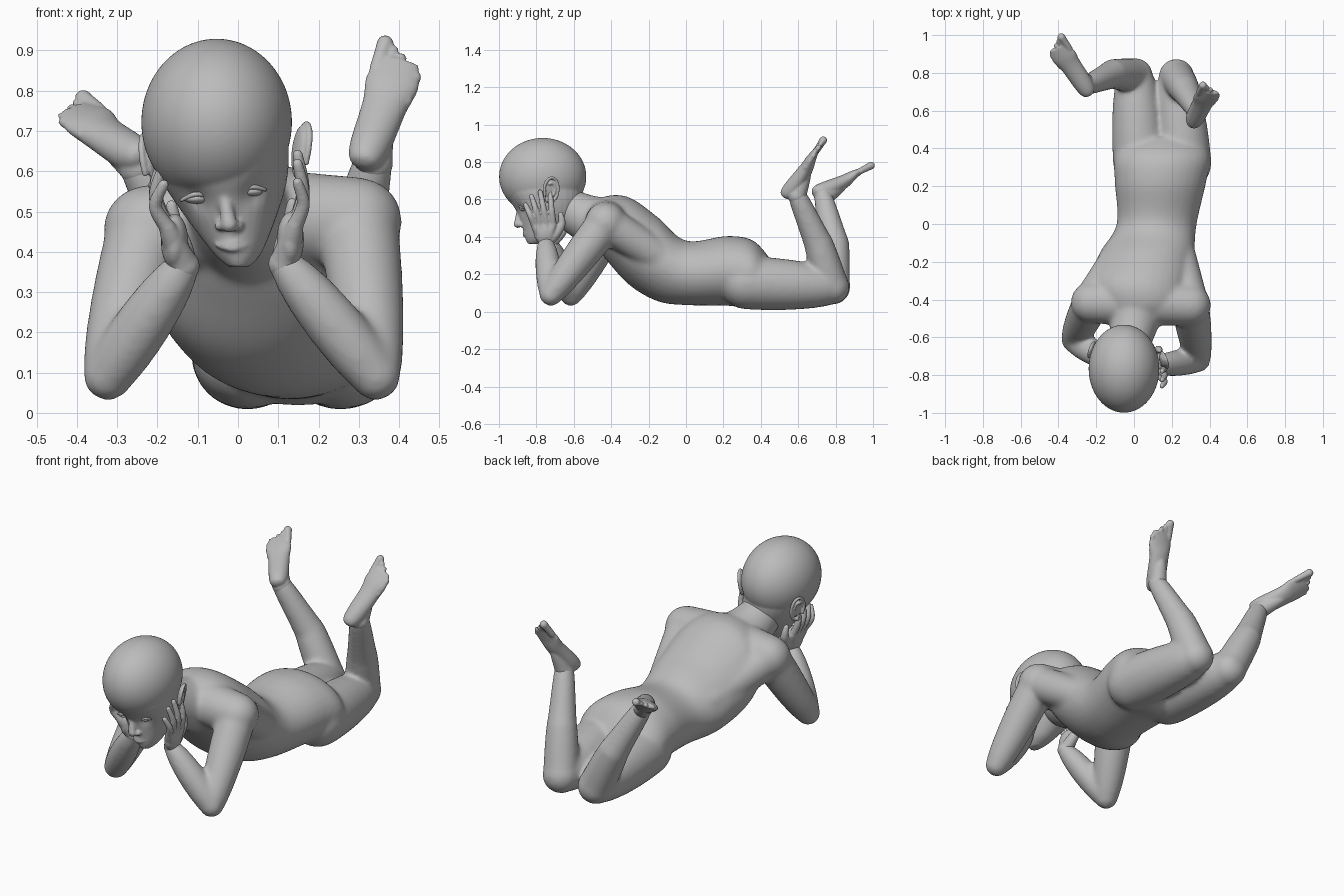
import bpy, bmesh, math
from mathutils import Vector, Matrix

cube = bpy.data.objects.get("Cube")
if cube:
    bpy.data.objects.remove(cube)

clay = bpy.data.materials.new("grey clay")
clay.use_nodes = True
grey = (0.5, 0.5, 0.5, 1)
clay.diffuse_color = grey
clay.node_tree.nodes["Principled BSDF"].inputs["Base Color"].default_value = grey

SIDES = 32
CIRCLE = [(math.cos(math.tau * k / SIDES), math.sin(math.tau * k / SIDES)) for k in range(SIDES)]


def spline(rows, steps=8):
    """Smooth rows of values with a Catmull-Rom curve."""
    rows = [Vector(row) for row in rows]
    padded = [rows[0], *rows, rows[-1]]
    smooth = []
    for before, start, end, after in zip(padded, padded[1:], padded[2:], padded[3:]):
        for step in range(steps):
            t = step / steps
            leave, arrive = (end - before) / 2, (after - start) / 2
            ease = t * t * (3 - 2 * t)
            smooth.append(start.lerp(end, ease) + leave * t * (1 - t) ** 2
                          - arrive * t * t * (1 - t))
    return smooth + [rows[-1]]


def skin(bm, rings):
    """Join rings of points into a closed surface."""
    loops = [[bm.verts.new(point) for point in ring] for ring in rings]
    for lower, upper in zip(loops, loops[1:]):
        for i in range(SIDES):
            bm.faces.new((lower[i - 1], lower[i], upper[i], upper[i - 1]))
    bm.faces.new(loops[0])
    bm.faces.new(loops[-1])


def ball(bm, centre, size, turn=Matrix(), detail=3):
    matrix = Matrix.Translation(centre) @ turn @ Matrix.Diagonal((*size, 1))
    bmesh.ops.create_icosphere(bm, subdivisions=detail, radius=1, matrix=matrix)


def tube(bm, path, start, end, swell=0):
    """Round-ended tube that tapers along a path and swells in the middle."""
    points = spline(path)
    last = len(points) - 1
    rings = []
    for i, point in enumerate(points):
        t = i / last
        radius = start + (end - start) * t + swell * math.sin(math.pi * t)
        way = points[min(i + 1, last)] - points[max(i - 1, 0)]
        turn = way.to_track_quat('Z', 'Y')
        rings.append([point + turn @ Vector((x, y, 0)) * radius for x, y in CIRCLE])
    skin(bm, rings)
    ball(bm, points[0], (start, start, start))
    ball(bm, points[-1], (end, end, end))


def loft(bm, sections, frame):
    """Oval sections: distance, centre x, low y, high y, half width."""
    rings = []
    for along, middle, low, high, width in spline(sections):
        centre, height = (low + high) / 2, (high - low) / 2
        rings.append([frame @ Vector((middle + width * x, centre + height * y, along))
                      for x, y in CIRCLE])
    skin(bm, rings)


def finish(name, bm, voxel=0, soften=0):
    """Fuse overlapping pieces into one smooth skin."""
    bmesh.ops.recalc_face_normals(bm, faces=bm.faces)
    mesh = bpy.data.meshes.new(name)
    bm.to_mesh(mesh)
    bm.free()
    part = bpy.data.objects.new(name, mesh)
    bpy.context.collection.objects.link(part)
    bpy.ops.object.select_all(action='DESELECT')
    bpy.context.view_layer.objects.active = part
    part.select_set(True)
    if voxel:
        fuse = part.modifiers.new("fuse", 'REMESH')
        fuse.mode, fuse.voxel_size = 'VOXEL', voxel
        bpy.ops.object.modifier_apply(modifier=fuse.name)
        relax = part.modifiers.new("soften", 'SMOOTH')
        relax.iterations = soften
        bpy.ops.object.modifier_apply(modifier=relax.name)
    part.data.materials.clear()
    part.data.materials.append(clay)
    bpy.ops.object.shade_smooth()
    return part


# Joint positions of each side
left = dict(collar=(.1, -.42, .485), shoulder=(.298, -.43, .475), ribs=(.23, -.14, .29),
            elbow=(.342, -.722, .092), wrist=(.115, -.75, .37), hip=(.268, .32, .155),
            knee=(.225, .78, .133), calf=(.27, .71, .36), ankle=(.335, .595, .62))
right = dict(collar=(-.02, -.42, .475), shoulder=(-.225, -.415, .455), ribs=(-.06, -.14, .29),
             elbow=(-.323, -.615, .092), wrist=(-.135, -.73, .365), hip=(.032, .32, .155),
             knee=(.005, .785, .133), calf=(-.11, .795, .36), ankle=(-.245, .735, .61))
# Limb segments with their start, end and middle thickness
segments = [("collar", "shoulder", .118, .11, 0), ("shoulder", "ribs", .1, .09, 0),
            ("shoulder", "elbow", .1, .062, .01), ("elbow", "wrist", .06, .042, .018),
            ("hip", "knee", .142, .095, .016), ("knee", "calf", .092, .078, .002),
            ("calf", "ankle", .079, .05, 0)]

# Body: plain torso, neck, arms and legs
bm = bmesh.new()
torso = [(-.52, .03, .4, .57, .13), (-.42, .045, .27, .62, .23), (-.3, .035, .14, .61, .27),
         (-.15, .07, .055, .505, .25), (0, .12, .035, .38, .212), (.22, .14, .032, .405, .242),
         (.36, .15, .02, .38, .252), (.46, .15, .08, .27, .18)]
loft(bm, torso, Matrix(((1, 0, 0, 0), (0, 0, 1, 0), (0, 1, 0, 0), (0, 0, 0, 1))))
tube(bm, [(.03, -.38, .45), (0, -.53, .5), (-.03, -.66, .57)], .155, .1)
for joints in (left, right):
    for first, second, start, end, swell in segments:
        tube(bm, [joints[first], joints[second]], start, end, swell)
finish("body", bm, .011, 14)

# Head: round skull over a tapering face, with nose and lips
bm = bmesh.new()
ball(bm, (-.053, -.766, .722), (.187, .233, .207), detail=5)
face = [(.362, .002, -.845, -.78, .025), (.4, -.002, -.862, -.7, .062),
        (.5, -.02, -.888, -.59, .12), (.58, -.035, -.932, -.556, .157),
        (.66, -.049, -.975, -.552, .174), (.74, -.053, -.95, -.58, .16)]
loft(bm, face, Matrix())
nose = Vector((-.022, -.9, .468))
tube(bm, [nose + Vector((-.013, .008, .08)), nose], .012, .021)
for offset in (-.022, .022):
    ball(bm, nose + Vector((offset, .018, -.004)), (.015, .018, .013))
for height, thickness in ((.424, .002), (.408, .004)):
    tube(bm, [(-.056, -.848, .416), (-.012, -.867, height), (.036, -.848, .424)],
         .004, .004, thickness)
head = finish("head", bm, .006, 6)

# Eye sockets, eyes and upper lids
for side, centre in (("right", (-.105, -.872, .532)), ("left", (.032, -.878, .55))):
    centre = Vector(centre)
    for vert in head.data.vertices:
        vert.co.y += .018 * math.exp(-((vert.co - centre).length / .036) ** 2)
    bm = bmesh.new()
    ball(bm, centre + Vector((0, .014, 0)), (.03, .026, .013))
    finish(side + "_eye", bm)
    bm = bmesh.new()
    corner = Vector((.036, .01, .004))
    inner = centre + corner * Vector((-1, 1, -1))
    tube(bm, [inner, centre + Vector((0, -.011, .011)), centre + corner], .004, .004, .002)
    finish(side + "_eyelid", bm)

# Ears: a curled rim around a shallow bowl
for side, out, centre in (("left", 1, (.15, -.725, .655)), ("right", -1, (-.212, -.67, .628))):
    bm = bmesh.new()
    turn = Matrix.Rotation(out * .35, 4, 'Z') @ Matrix.Rotation(out * .15, 4, 'Y')
    frame = Matrix.Translation(centre) @ turn
    for size, first, sweep in ((1, -100, 310), (.55, -70, 190)):
        angles = [math.radians(first + sweep * k / 8) for k in range(9)]
        curl = [frame @ Vector((out * .012, size * .04 * math.cos(a), size * .064 * math.sin(a)))
                for a in angles]
        tube(bm, curl, .008, .008)
    ball(bm, centre, (.011, .036, .06), turn)
    ball(bm, frame @ Vector((0, -.012, -.055)), (.011, .016, .018))
    finish(side + "_ear", bm, .004, 2)

# Hands: fingers fanned out from the palm, thumb pointing back below the ear
for side, joints, out in (("left", left, 1), ("right", right, -1.5)):
    bm = bmesh.new()
    wrist = Vector(joints["wrist"])
    ball(bm, wrist + Vector((out * .015, -.005, .06)), (.034, .062, .07))
    for finger in range(4):
        lean = .11 * finger - .42
        length = .18 - .013 * (finger - 2.2) ** 2
        knuckle = wrist + Vector((out * .027, .033 * finger - .06, .095))
        reach = Vector((0, math.sin(lean), math.cos(lean))) * length
        middle = knuckle + reach / 2 + Vector((out * .02, 0, 0))
        tip = knuckle + reach + Vector((out * .006, 0, 0))
        tube(bm, [wrist, knuckle], .04, .021)
        tube(bm, [knuckle, middle, tip], .02, .013)
    thumb = [wrist + Vector((out * x, y, z))
             for x, y, z in ((0, 0, 0), (.005, .055, .05), (.015, .085, .1), (.02, .08, .15))]
    tube(bm, thumb, .036, .014)
    finish(side + "_hand", bm, .005, 3)

# Feet: soles turned up and forward, big toe on the inner side
feet = [("left", -1, left, (.318, .552, .635), (.418, .735, .918), (0, -1, .6)),
        ("right", 1, right, (-.25, .715, .635), (-.425, .965, .765), (-.1, -.5, 1))]
for side, inward, joints, heel, toe, sole in feet:
    ahead = (Vector(toe) - Vector(heel)).normalized()
    across = ahead.cross(Vector(sole)).normalized()
    up = across.cross(ahead)
    frame = Matrix.Translation(heel) @ Matrix((across, up, ahead)).transposed().to_4x4()
    bm = bmesh.new()
    foot = [(-.035, 0, .02, .012), (-.02, -.026, .042, .036), (.03, -.048, .046, .05),
            (.16, -.043, .031, .056), (.23, -.025, .026, .067), (.295, -.01, .016, .05)]
    loft(bm, [(along, 0, low, high, width) for along, low, high, width in foot], frame)
    tube(bm, [joints["ankle"], frame @ Vector((0, -.02, .13))], .05, .032)
    for toe_index in range(5):
        x = inward * (.05 - .0255 * toe_index)
        end = .335 - .012 * toe_index - .0015 * toe_index ** 2
        thick = .013 if toe_index else .021
        path = [frame @ Vector((x, 0, end - back)) for back in (.08, .03, 0)]
        tube(bm, path, thick * .8, thick)
    finish(side + "_foot", bm, .0055, 3)
